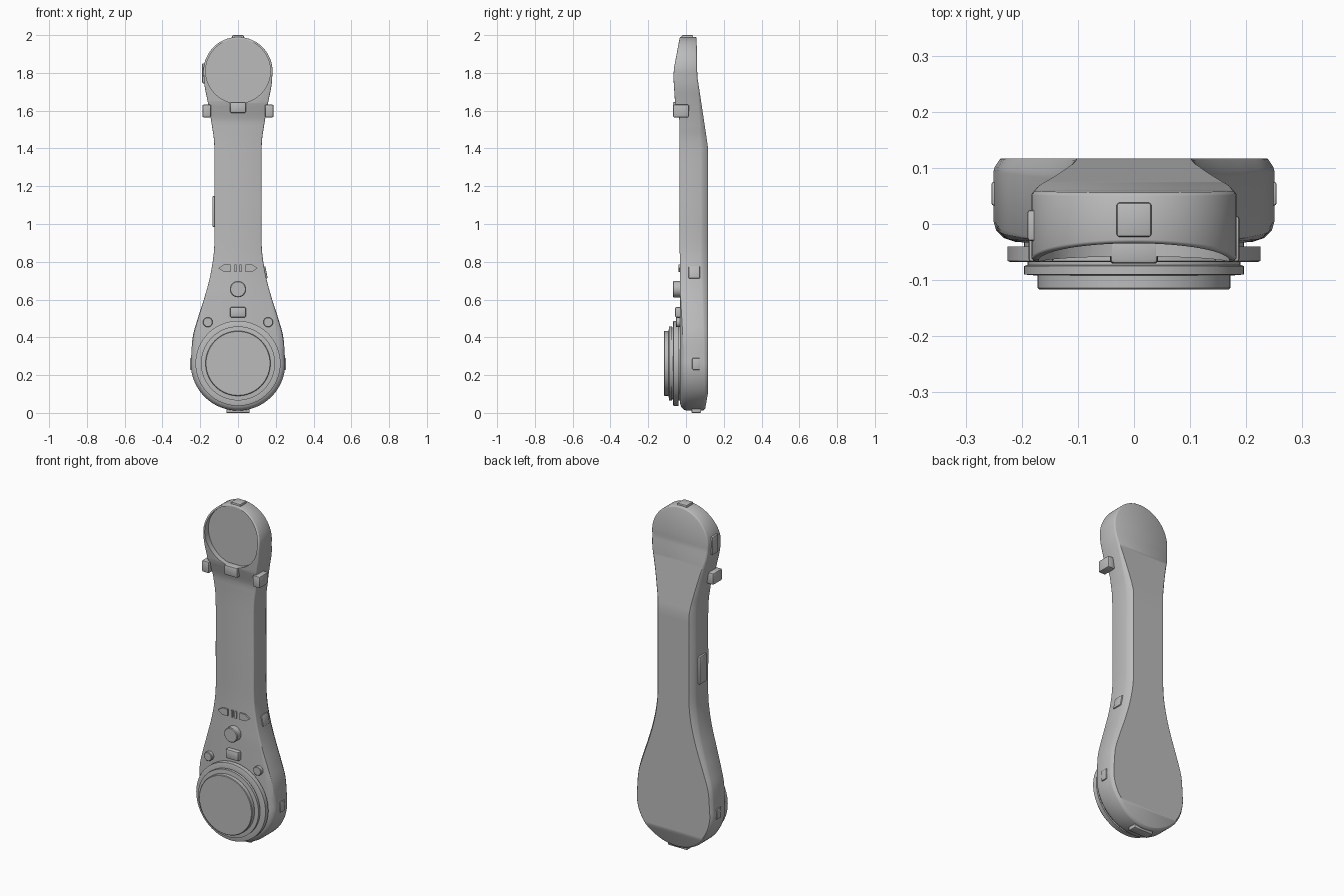
import bpy, bmesh, math
from mathutils import Vector, Matrix

cube = bpy.data.objects.get("Cube")
if cube:
    bpy.data.objects.remove(cube, do_unlink=True)

grey = bpy.data.materials.new("plain_grey")
grey.use_nodes = True
grey.diffuse_color = (0.5, 0.5, 0.5, 1)
grey.node_tree.nodes["Principled BSDF"].inputs["Base Color"].default_value = (0.5, 0.5, 0.5, 1)


def finish(name, bm, bevel=0, angle=30):
    """Turn a bmesh into a named, shaded object with an optional bevel."""
    bmesh.ops.recalc_face_normals(bm, faces=bm.faces)
    mesh = bpy.data.meshes.new(name)
    bm.to_mesh(mesh)
    bm.free()
    mesh.materials.append(grey)
    ob = bpy.data.objects.new(name, mesh)
    bpy.context.collection.objects.link(ob)
    bpy.ops.object.select_all(action='DESELECT')
    ob.select_set(True)
    bpy.context.view_layer.objects.active = ob
    if bevel:
        mod = ob.modifiers.new("soft_edges", 'BEVEL')
        mod.width, mod.segments = bevel, 2
        bpy.ops.object.modifier_apply(modifier=mod.name)
    bpy.ops.object.shade_smooth_by_angle(angle=math.radians(angle))
    return ob


def box(name, x, y, z, bevel=0.006, tilt=0):
    """Box given by its (min, max) on each axis, tilted about y."""
    lo, hi = Vector((x[0], y[0], z[0])), Vector((x[1], y[1], z[1]))
    size = hi - lo
    bm = bmesh.new()
    m = Matrix.Translation((lo + hi) / 2) @ Matrix.Rotation(tilt, 4, 'Y') @ Matrix.Diagonal((*size, 1))
    bmesh.ops.create_cube(bm, size=1, matrix=m)
    return finish(name, bm, bevel)


def lathe(name, x, z, profile, sides=64):
    """Revolve (radius, y) points about an axis along y."""
    bm = bmesh.new()
    rings = []
    for r, y in profile:
        rings.append([bm.verts.new((x + r * math.cos(a), y, z + r * math.sin(a)))
                      for a in (2 * math.pi * i / sides for i in range(sides))])
    for a, b in zip(rings, rings[1:]):
        for i in range(sides):
            j = (i + 1) % sides
            bm.faces.new((a[i], a[j], b[j], b[i]))
    bm.faces.new(rings[0])
    bm.faces.new(rings[-1])
    return finish(name, bm)


def prism(name, points, y0, y1):
    """Extrude a flat x, z polygon from y0 to y1."""
    bm = bmesh.new()
    face = bm.faces.new([bm.verts.new((x, y0, z)) for x, z in points])
    new = bmesh.ops.extrude_face_region(bm, geom=[face])["geom"]
    bmesh.ops.translate(bm, vec=(0, y1 - y0, 0), verts=[v for v in new if isinstance(v, bmesh.types.BMVert)])
    return finish(name, bm)


def ramp(z, keys):
    """Piecewise linear value at height z."""
    for (z0, a), (z1, b) in zip(keys, keys[1:]):
        if z <= z1:
            return a + (b - a) * max(0, (z - z0) / (z1 - z0))
    return keys[-1][1]


def smooth_path(pts, steps=6):
    """Catmull-Rom curve through 2D points."""
    p = [Vector(q) for q in pts]
    p = [2 * p[0] - p[1]] + p + [2 * p[-1] - p[-2]]
    out = []
    for a, b, c, d in zip(p, p[1:], p[2:], p[3:]):
        for t in (i / steps for i in range(steps)):
            out.append(0.5 * (2 * b + (c - a) * t + (2 * a - 5 * b + 4 * c - d) * t * t
                              + (3 * b - a - 3 * c + d) * t ** 3))
    return out + [p[-2]]


def arc(cz, r, start, end, steps):
    angles = (math.radians(start + (end - start) * i / steps) for i in range(steps + 1))
    return [(r * math.cos(a), cz + r * math.sin(a)) for a in angles]


# Body: outline with a round base, slim shaft and round head
waist = [(0.24, 0.4), (0.213, 0.5), (0.181, 0.6), (0.153, 0.7), (0.134, 0.8), (0.125, 0.9),
         (0.125, 1.1), (0.125, 1.4), (0.138, 1.52), (0.159, 1.64), (0.177, 1.73)]
base_arc = arc(0.262, 0.25, -89, 0, 24)
head_arc = arc(1.807, 0.183, 0, 89, 24)
side = ([Vector(p) for p in base_arc[:-1]] + smooth_path([base_arc[-1]] + waist + [head_arc[0]])
        + [Vector(p) for p in head_arc[1:]])

front = [(0, -0.032), (1.55, -0.034), (1.64, -0.058), (1.78, -0.067), (1.83, -0.063), (2, -0.032)]
back = [(0, 0.1), (0.1, 0.117), (1.4, 0.117), (1.78, 0.06), (2, 0.056)]
front_inset = [(0.4, 0.04), (0.65, 0.008), (1.5, 0.006), (2, 0.006)]
front_depth = [(0.3, 0.036), (0.6, 0.008), (2, 0.006)]
back_inset = [(0, 0.012), (0.4, 0.014), (0.8, 0.024), (1.4, 0.024), (1.7, 0.008), (2, 0.006)]
back_depth = [(0, 0.015), (0.4, 0.025), (0.8, 0.04), (1.4, 0.04), (1.7, 0.008), (2, 0.006)]


def layer(bm, inset_keys, depth_keys, y_keys, sign, inset_k, depth_k):
    right = []
    for i, p in enumerate(side):
        t = side[min(i + 1, len(side) - 1)] - side[max(i - 1, 0)]
        normal = Vector((-t.y, t.x)).normalized()
        q = p + normal * ramp(p.y, inset_keys) * inset_k
        y = ramp(p.y, y_keys) + sign * ramp(p.y, depth_keys) * depth_k
        right.append((max(q.x, 0.001), y, q.y))
    return ([bm.verts.new(c) for c in right]
            + [bm.verts.new((-x, y, z)) for x, y, z in reversed(right)])


bm = bmesh.new()
layers = [layer(bm, front_inset, front_depth, front, 1, a, b) for a, b in ((1, 0), (0.45, 0.2), (0.1, 0.6), (0, 1))]
layers += [layer(bm, back_inset, back_depth, back, -1, a, b) for a, b in ((0, 1), (0.15, 0.7), (0.8, 0.1), (1, 0))]
count = len(layers[0])
for a, b in zip(layers, layers[1:]):
    for i in range(count):
        j = (i + 1) % count
        bm.faces.new((a[i], a[j], b[j], b[i]))
for ring in (layers[0], layers[-1]):
    for i in range(len(side) - 1):
        bm.faces.new((ring[i], ring[i + 1], ring[count - 2 - i], ring[count - 1 - i]))
body = finish("body", bm)

# Round recess in the head
cutter = lathe("recess_cutter", 0, 1.81, [(0.171, -0.2), (0.171, -0.03)])
cutter.hide_render = True
cut = body.modifiers.new("recess", 'BOOLEAN')
cut.object, cut.operation, cut.solver = cutter, 'DIFFERENCE', 'EXACT'
bpy.context.view_layer.objects.active = body
bpy.ops.object.modifier_apply(modifier=cut.name)
bpy.data.objects.remove(cutter, do_unlink=True)
bpy.ops.object.select_all(action='DESELECT')
body.select_set(True)
bpy.ops.object.shade_smooth_by_angle(angle=math.radians(30))

# Stepped dial on the base
lathe("dial", 0, 0.262, [
    (0.196, 0.02), (0.196, -0.04), (0.225, -0.04), (0.225, -0.066), (0.22, -0.068), (0.19, -0.068),
    (0.19, -0.073), (0.196, -0.075), (0.196, -0.09), (0.172, -0.092), (0.172, -0.114), (0.169, -0.117)])

# Round buttons and control pad
lathe("main_button", 0, 0.655, [(0.043, -0.02), (0.043, -0.066), (0.039, -0.07)], 40)
box("control_pad", (-0.042, 0.042), (-0.058, -0.02), (0.505, 0.56), 0.008)

# Icon plates above the buttons
for s, label in ((-1, "right"), (1, "left")):
    lathe(f"{label}_small_button", s * 0.16, 0.48, [(0.026, 0), (0.026, -0.05), (0.023, -0.053)], 32)
    prism(f"{label}_arrow_plate", [(s * x, 0.766 + z) for x, z in
          ((0.04, -0.02), (0.075, -0.02), (0.103, 0), (0.075, 0.02), (0.04, 0.02))], -0.041, -0.032)
    box(f"{label}_bar_plate", sorted((s * 0.007, s * 0.018)), (-0.041, -0.032), (0.746, 0.786), 0)
    # Side clips and base side studs
    box(f"{label}_clip", sorted((s * 0.143, s * 0.188)), (-0.068, 0.015), (1.565, 1.632))
    box(f"{label}_base_stud", sorted((s * 0.235, s * 0.254)), (0.033, 0.075), (0.228, 0.29), 0.004)

# Tab below the recess, top and bottom studs
box("recess_tab", (-0.042, 0.042), (-0.07, -0.02), (1.588, 1.645))
box("top_stud", (-0.031, 0.031), (-0.023, 0.038), (1.97, 2.0), 0.005)
box("bottom_stud", (-0.062, 0.062), (0.03, 0.08), (0.0, 0.03), 0.004)

# Keys on the sides
box("head_side_key", (-0.19, -0.165), (-0.03, 0.025), (1.745, 1.85), 0.005)
box("shaft_side_key", (-0.136, -0.115), (0.0, 0.065), (0.985, 1.148), 0.005)
box("neck_side_key", (0.127, 0.151), (0.014, 0.074), (0.71, 0.775), 0.005, math.radians(-11))
